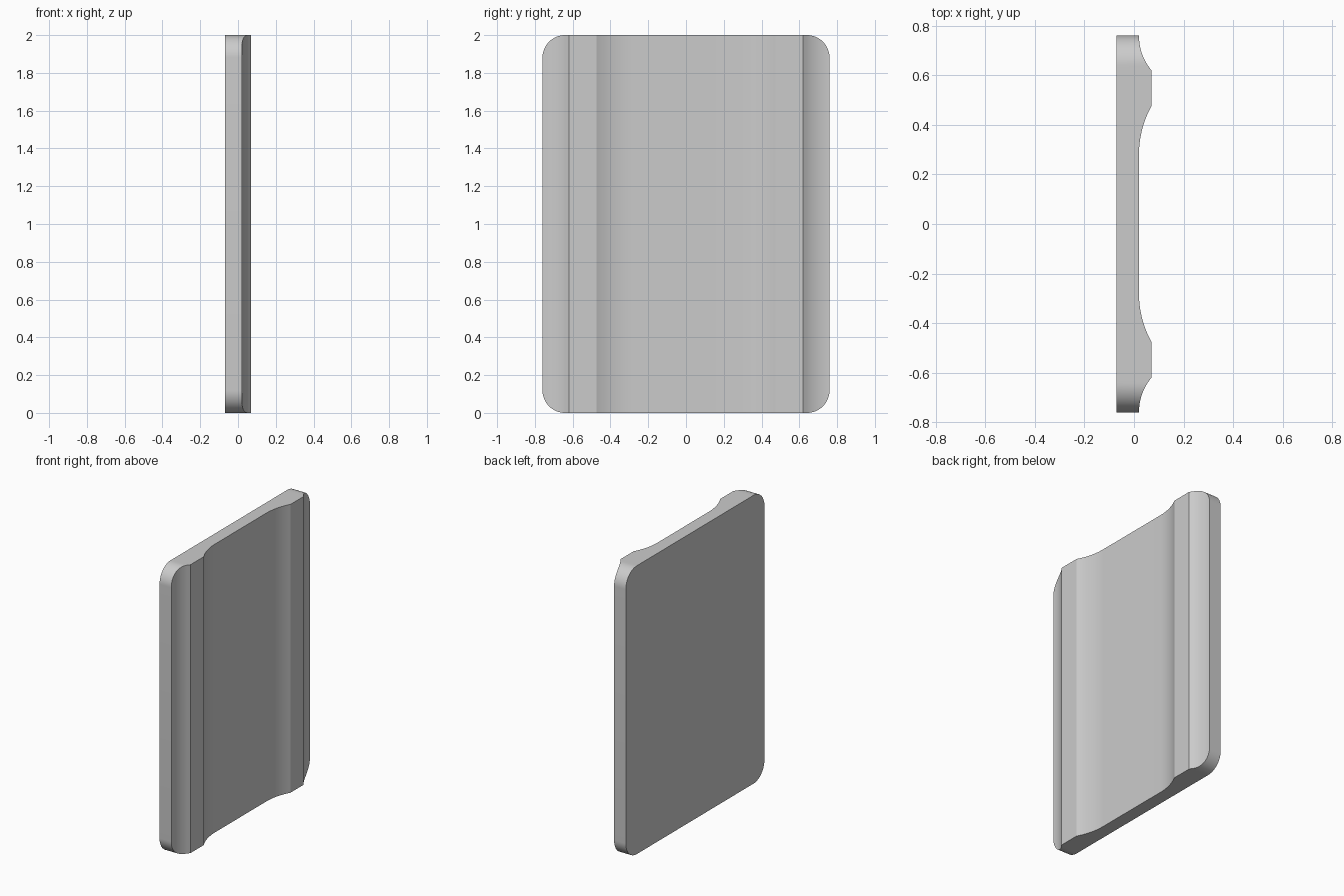
import bpy, bmesh, math

if "Cube" in bpy.data.objects:
    bpy.data.objects.remove(bpy.data.objects["Cube"])

W, H = 0.76, 2.0            # half width, height
BACK, LOW, HIGH = -0.07, 0.02, 0.07
R = 0.12                    # corner radius
RIDGE_IN, RIDGE_OUT, FLAT = 0.475, 0.62, 0.28


def cove(d, run):
    """Rise of a concave arc, tangent to the low face at d = 0."""
    rise = HIGH - LOW
    r = (run * run + rise * rise) / (2 * rise)
    return LOW + r - math.sqrt(r * r - d * d)


def front(y):
    y = abs(y)
    if y <= FLAT:
        return LOW
    if y < RIDGE_IN:
        return cove(y - FLAT, RIDGE_IN - FLAT)
    if y <= RIDGE_OUT:
        return HIGH
    return cove(W - y, W - RIDGE_OUT)


def inset(y):
    """Trim at top and bottom caused by the rounded corners."""
    d = max(0.0, abs(y) - (W - R))
    return R - math.sqrt(max(0.0, R * R - d * d))


# stations across half the width, mirrored to the other side
half = [FLAT + (RIDGE_IN - FLAT) * i / 12 for i in range(13)] + [RIDGE_OUT]
half += [W - R + R * math.sin(math.pi / 2 * i / 16) for i in range(17)]
stations = [-y for y in reversed(half)] + half

# panel: one four-cornered section per station, bridged together
bm = bmesh.new()
rings = []
for y in stations:
    lo, hi = inset(y), H - inset(y)
    rings.append([bm.verts.new(c) for c in (
        (BACK, y, lo), (front(y), y, lo), (front(y), y, hi), (BACK, y, hi))])
for a, b in zip(rings, rings[1:]):
    for i in range(4):
        j = (i + 1) % 4
        bm.faces.new((a[i], a[j], b[j], b[i]))
bm.faces.new(rings[0])
bm.faces.new(rings[-1])
bmesh.ops.recalc_face_normals(bm, faces=bm.faces)

mesh = bpy.data.meshes.new("panel")
bm.to_mesh(mesh)
bm.free()
panel = bpy.data.objects.new("panel", mesh)
bpy.context.collection.objects.link(panel)
bpy.context.view_layer.objects.active = panel
panel.select_set(True)
bpy.ops.object.shade_smooth_by_angle(angle=math.radians(20))
